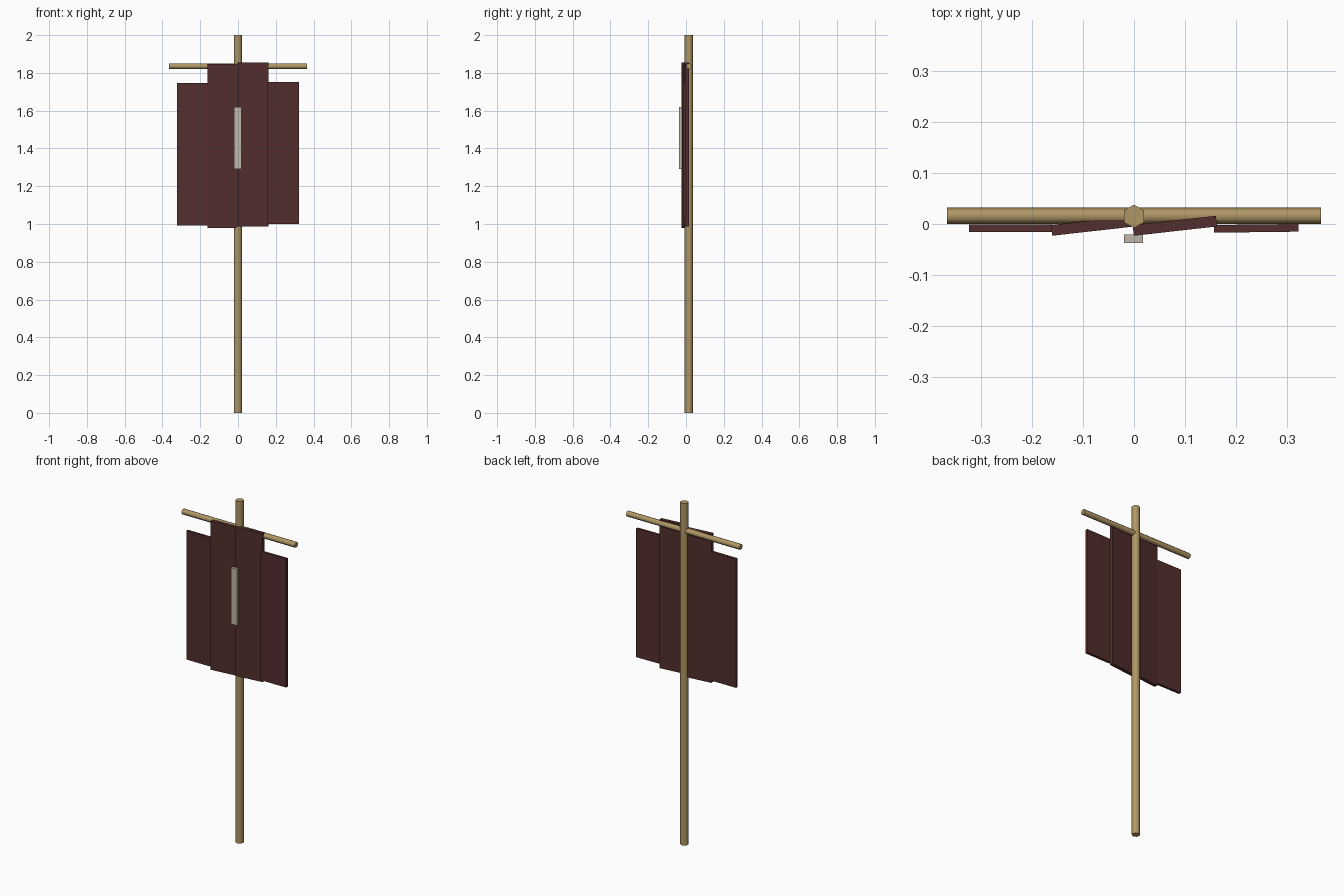
import bpy
from math import radians

if "Cube" in bpy.data.objects:
    bpy.data.objects.remove(bpy.data.objects["Cube"])


def material(name, color):
    m = bpy.data.materials.new(name)
    m.diffuse_color = color
    m.use_nodes = True
    m.node_tree.nodes["Principled BSDF"].inputs["Base Color"].default_value = m.diffuse_color
    return m


wood = material("wood", (0.43, 0.31, 0.13, 1))
cloth = material("dark_red", (0.085, 0.028, 0.026, 1))
pale = material("pale_grey", (0.53, 0.48, 0.39, 1))


def rod(name, radius, length, loc, rot):
    bpy.ops.mesh.primitive_cylinder_add(vertices=6, radius=radius, depth=length,
                                        location=loc, rotation=rot)
    ob = bpy.context.object
    ob.name = name
    ob.data.materials.append(wood)
    bpy.ops.object.shade_smooth_by_angle(angle=radians(65))


def board(name, size, loc, mat, yaw=0):
    bpy.ops.mesh.primitive_cube_add(size=1, location=loc, rotation=(0, 0, radians(yaw)))
    ob = bpy.context.object
    ob.name = name
    ob.scale = size
    bpy.ops.object.transform_apply(location=False, rotation=False, scale=True)
    ob.data.materials.append(mat)


# hexagonal pole and crossbar
rod("pole", 0.023, 2.0, (0, 0.015, 1.0), (0, 0, 0))
rod("crossbar", 0.016, 0.733, (0, 0.016, 1.835), (0, radians(90), 0))

# four hanging panels: name, width, thickness, x, y, bottom, top, yaw
panels = [
    ("outer_left_panel", 0.165, 0.015, -0.241, -0.0085, 0.993, 1.746, 0),
    ("inner_left_panel", 0.162, 0.021, -0.081, -0.0035, 0.979, 1.848, 6.4),
    ("inner_right_panel", 0.164, 0.021, 0.080, -0.0035, 0.986, 1.855, 6.4),
    ("outer_right_panel", 0.165, 0.015, 0.2395, -0.0085, 1.001, 1.753, 0.7),
]
for name, w, t, x, y, z0, z1, yaw in panels:
    board(name, (w, t, z1 - z0), (x, y, (z0 + z1) / 2), cloth, yaw)

# pale strip on the front
board("front_strip", (0.038, 0.016, 0.33), (-0.001, -0.029, 1.455), pale)
